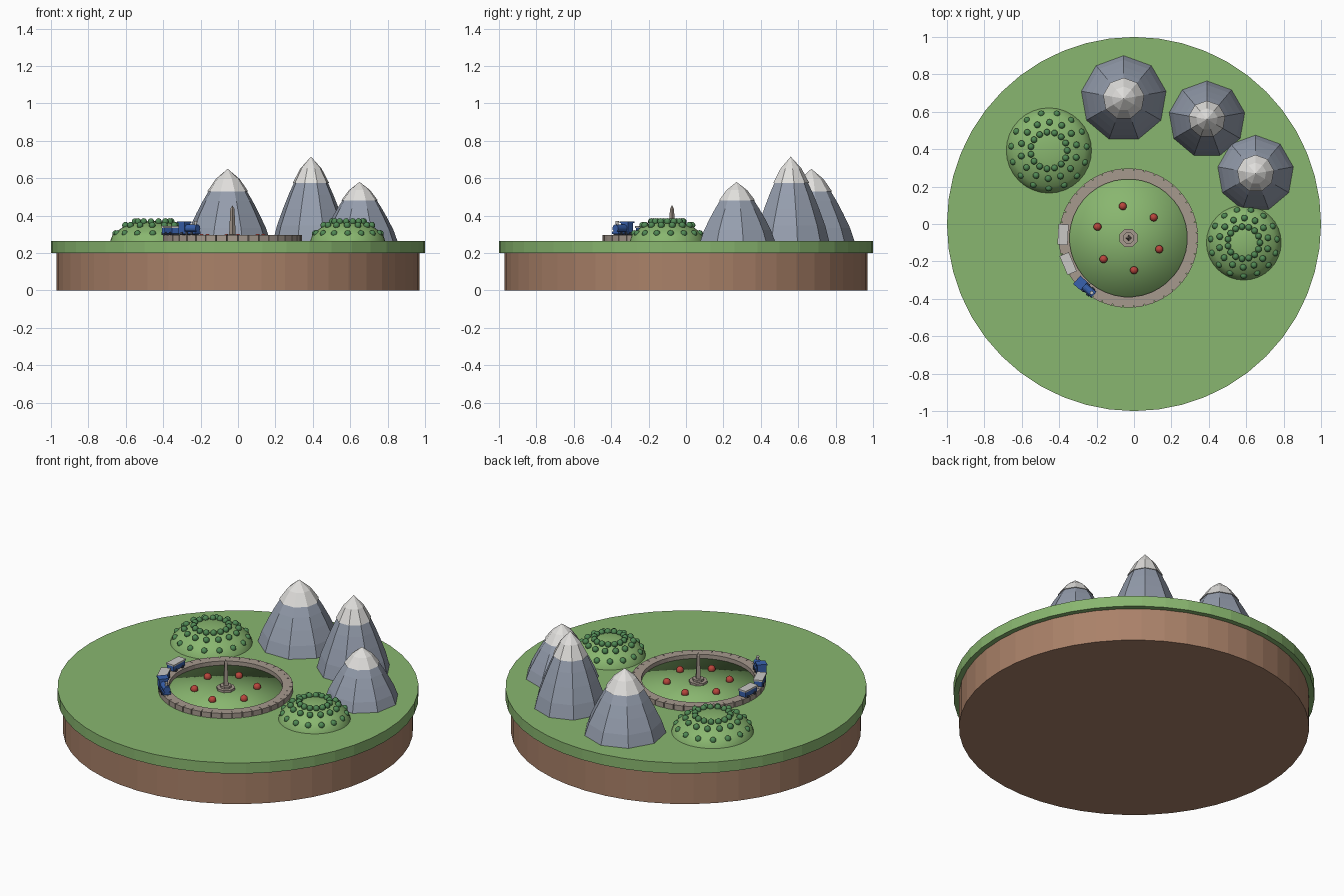
import bpy, bmesh
from math import sin, cos, tau, radians, pi
from mathutils import Matrix, Vector

if "Cube" in bpy.data.objects:
    bpy.data.objects.remove(bpy.data.objects["Cube"])


def material(name, *rgb):
    m = bpy.data.materials.new(name)
    m.use_nodes = True
    m.diffuse_color = (*rgb, 1)
    m.node_tree.nodes["Principled BSDF"].inputs["Base Color"].default_value = (*rgb, 1)
    return m


GRASS = material("grass green", .25, .47, .16)
DIRT = material("earth brown", .40, .22, .14)
ROCK = material("rock grey", .30, .34, .42)
SNOW = material("snow white", .75, .74, .72)
STONE = material("stone taupe", .38, .32, .27)
BLUE = material("engine blue", .04, .12, .42)
RED = material("berry red", .48, .06, .045)
LEAF = material("leaf green", .08, .25, .09)
METAL = material("roof grey", .58, .57, .56)
DARK = material("wheel dark", .04, .05, .08)

GROUND = .265
RING = Vector((-.03, -.075, 0))


def finish(name, bm, mat, smooth=False):
    bmesh.ops.recalc_face_normals(bm, faces=bm.faces)
    me = bpy.data.meshes.new(name)
    bm.to_mesh(me)
    bm.free()
    me.materials.append(mat)
    for p in me.polygons:
        p.use_smooth = smooth
    ob = bpy.data.objects.new(name, me)
    bpy.context.collection.objects.link(ob)
    return ob


def lathe(name, profile, sides, mat, at=(0, 0), turn=0, smooth=False):
    """Spin (radius, height) points; zero radius closes with a fan."""
    bm = bmesh.new()
    rings = []
    for r, z in profile:
        n = sides if r else 1
        rings.append([bm.verts.new((at[0] + r * cos(turn + tau * i / sides),
                                    at[1] + r * sin(turn + tau * i / sides), z))
                      for i in range(n)])
    for a, b in zip(rings, rings[1:]):
        for i in range(sides):
            quad = [a[i % len(a)], a[(i + 1) % len(a)], b[(i + 1) % len(b)], b[i % len(b)]]
            bm.faces.new(list(dict.fromkeys(quad)))
    return finish(name, bm, mat, smooth)


def balls(name, places, radius, mat):
    bm = bmesh.new()
    for p in places:
        bmesh.ops.create_uvsphere(bm, u_segments=10, v_segments=7, radius=radius,
                                  matrix=Matrix.Translation(p))
    return finish(name, bm, mat, True)


def around(centre, r, z, n, phase=0.0):
    return [Vector((centre[0] + r * cos(phase + tau * i / n),
                    centre[1] + r * sin(phase + tau * i / n), z)) for i in range(n)]


# Round island
lathe("earth_base", [(0, 0), (.97, 0), (.97, .2), (0, .2)], 48, DIRT)
lathe("grass_top", [(0, .2), (1, .2), (1, GROUND), (0, GROUND)], 48, GRASS)


# Mountains with overhanging snow caps
def mountain(name, at, r, top):
    h = top - GROUND
    rock = [(1, 0), (.9, .18), (.74, .38), (.59, .55), (.45, .69)]
    snow = [(.40, .69), (.485, .685), (.28, .86), (0, 1)]
    for part, prof, mat in (("rock", rock, ROCK), ("snow", snow, SNOW)):
        lathe(f"{name}_{part}", [(a * r, GROUND + b * h) for a, b in prof], 9, mat, at, pi / 2)


mountain("wide_mountain", (-.055, .67), .23, .65)
mountain("tall_mountain", (.39, .56), .205, .715)
mountain("low_mountain", (.65, .27), .205, .58)


# Bushes dotted with leaf clusters
def bush(name, at, r):
    prof = [(1, 0), (.95, .03), (.84, .052), (.70, .073), (.56, .088), (.4, .098), (.2, .104), (0, .106)]
    lathe(name, [(a * r, GROUND + z) for a, z in prof], 32, GRASS, at, smooth=True)
    spots = (around(at, r * .43, .368, 15) + around(at, r * .66, .348, 14, .2)
             + around(at, r * .88, .304, 15, .1))
    balls(name + "_leaves", spots, .018, LEAF)


bush("back_bush", (-.455, .393), .228)
bush("side_bush", (.587, -.10), .20)

# Garden disc inside the ring
lathe("garden_disc", [(0, .272), (.318, .271), (.318, .255)], 48, GRASS, RING, smooth=True)
balls("red_flowers", [Vector((x, y, .28)) for x, y in
                      ((-.06, .095), (.105, .035), (.135, -.135), (0, -.247), (-.163, -.188), (-.195, -.015))],
      .022, RED)

# Obelisk on a stepped foot
lathe("obelisk_foot", [(.052, .265), (.052, .285), (.032, .285), (.032, .298), (0, .298)], 8, STONE, RING, pi / 8)
lathe("obelisk", [(.018, .29), (.011, .435), (0, .456)], 4, STONE, RING)

# Low track wall of separate blocks over a solid core
lathe("wall_core", [(.318, .25), (.318, .293), (.362, .293), (.362, .25)], 80, STONE, RING)
bm = bmesh.new()
BLOCKS = 40
for i in range(BLOCKS):
    m = (Matrix.Translation(RING) @ Matrix.Rotation(tau * i / BLOCKS, 4, 'Z')
         @ Matrix.Translation((.343, 0, .278)) @ Matrix.Diagonal((.058, .0535, .036, 1)))
    bmesh.ops.create_cube(bm, size=1, matrix=m)
finish("wall_blocks", bm, STONE)


# Train: each vehicle sits on the wall, its local x pointing along the track
def seat(deg):
    a = radians(deg)
    return (Matrix.Translation(RING + Vector((.35 * cos(a), .35 * sin(a), .296)))
            @ Matrix.Rotation(a + pi / 2, 4, 'Z'))


def boxes(name, frame, items, mat):
    bm = bmesh.new()
    for centre, size in items:
        bmesh.ops.create_cube(bm, size=1, matrix=frame @ Matrix.Translation(centre)
                              @ Matrix.Diagonal((*size, 1)))
    return finish(name, bm, mat)


def tube(name, frame, centre, r1, r2, length, axis, mat):
    bm = bmesh.new()
    spin = {'X': Matrix.Rotation(pi / 2, 4, 'Y'), 'Y': Matrix.Rotation(pi / 2, 4, 'X'),
            'Z': Matrix.Identity(4)}[axis]
    bmesh.ops.create_cone(bm, cap_ends=True, segments=12, radius1=r1, radius2=r2, depth=length,
                          matrix=frame @ Matrix.Translation(centre) @ spin)
    return finish(name, bm, mat)


def wheels(name, frame, spots):
    for x in spots:
        tube(name, frame, (x, 0, .008), .009, .009, .054, 'Y', DARK)


for name, deg in (("rear_car", 177), ("middle_car", 203)):
    f = seat(deg)
    boxes(name + "_body", f, [((0, 0, .023), (.104, .046, .032))], BLUE)
    boxes(name + "_roof", f, [((0, 0, .043), (.11, .054, .009))], METAL)
    wheels(name + "_wheels", f, (-.03, .03))

f = seat(229)
boxes("engine_body", f, [((0, 0, .013), (.12, .044, .014)), ((-.036, 0, .04), (.042, .05, .05)),
                         ((-.036, 0, .068), (.052, .058, .008))], BLUE)
tube("engine_boiler", f, (.022, 0, .036), .02, .02, .075, 'X', BLUE)
tube("engine_chimney", f, (.044, 0, .062), .006, .010, .026, 'Z', METAL)
wheels("engine_wheels", f, (-.036, 0, .036))
